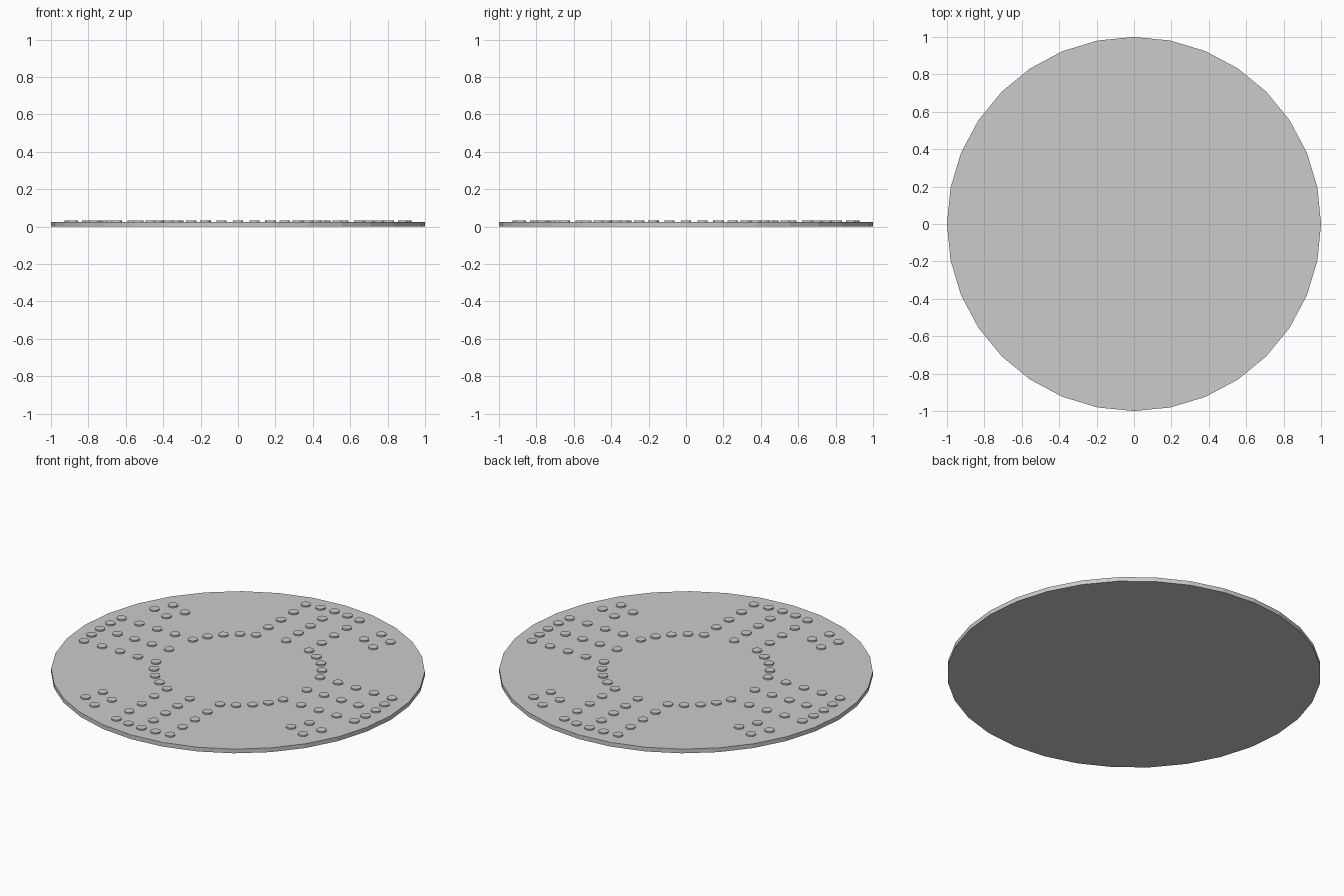
import bpy, bmesh
from math import cos, sin, pi, radians
from mathutils import Matrix

if "Cube" in bpy.data.objects:
    bpy.data.objects.remove(bpy.data.objects["Cube"])

DISC_H, STUD_H, STUD_R = 0.025, 0.008, 0.027


def make_object(name, bm):
    mesh = bpy.data.meshes.new(name)
    bm.to_mesh(mesh)
    bm.free()
    obj = bpy.data.objects.new(name, mesh)
    bpy.context.collection.objects.link(obj)
    return obj


def add_cylinder(bm, x, y, z0, z1, r, sides):
    bmesh.ops.create_cone(bm, cap_ends=True, segments=sides, radius1=r, radius2=r,
                          depth=z1 - z0, matrix=Matrix.Translation((x, y, (z0 + z1) / 2)))


def make_studs(name, points):
    # the same points repeated in each quarter turn
    bm = bmesh.new()
    for q in range(4):
        turn = Matrix.Rotation(q * pi / 2, 2)
        for x, y in points:
            px, py = turn[0][0] * x + turn[0][1] * y, turn[1][0] * x + turn[1][1] * y
            add_cylinder(bm, px, py, DISC_H - 0.002, DISC_H + STUD_H, STUD_R, 16)
    return make_object(name, bm)


# Flat round base, 32 sides
bm = bmesh.new()
add_cylinder(bm, 0, 0, 0, DISC_H, 1.0, 32)
make_object("base_disc", bm)

# Inner ring arcs between the arms
ring = [(0.45 * cos(radians(a)), 0.45 * sin(radians(a)))
        for a in (22.5, 33.75, 45, 56.25, 67.5)]
make_studs("inner_ring_studs", ring)

# Arms: centre row, two side rows and curved end
side_y = 0.174
arm = [(0.45 + 0.1125 * k, 0) for k in range(5)]
for s in (-1, 1):
    arm += [(0.416 + 0.1168 * k, s * side_y) for k in range(1, 4)]
    arm += [(0.9 * cos(radians(a)), s * 0.9 * sin(radians(a))) for a in (5.625, 11.25)]
make_studs("arm_studs", arm)

# Small clusters of four between the arms
cluster = [(0.334 + 0.096 * i + 0.038 * j, 0.701 - 0.053 * i + 0.105 * j)
           for i in range(2) for j in range(2)]
make_studs("cluster_studs", cluster)
